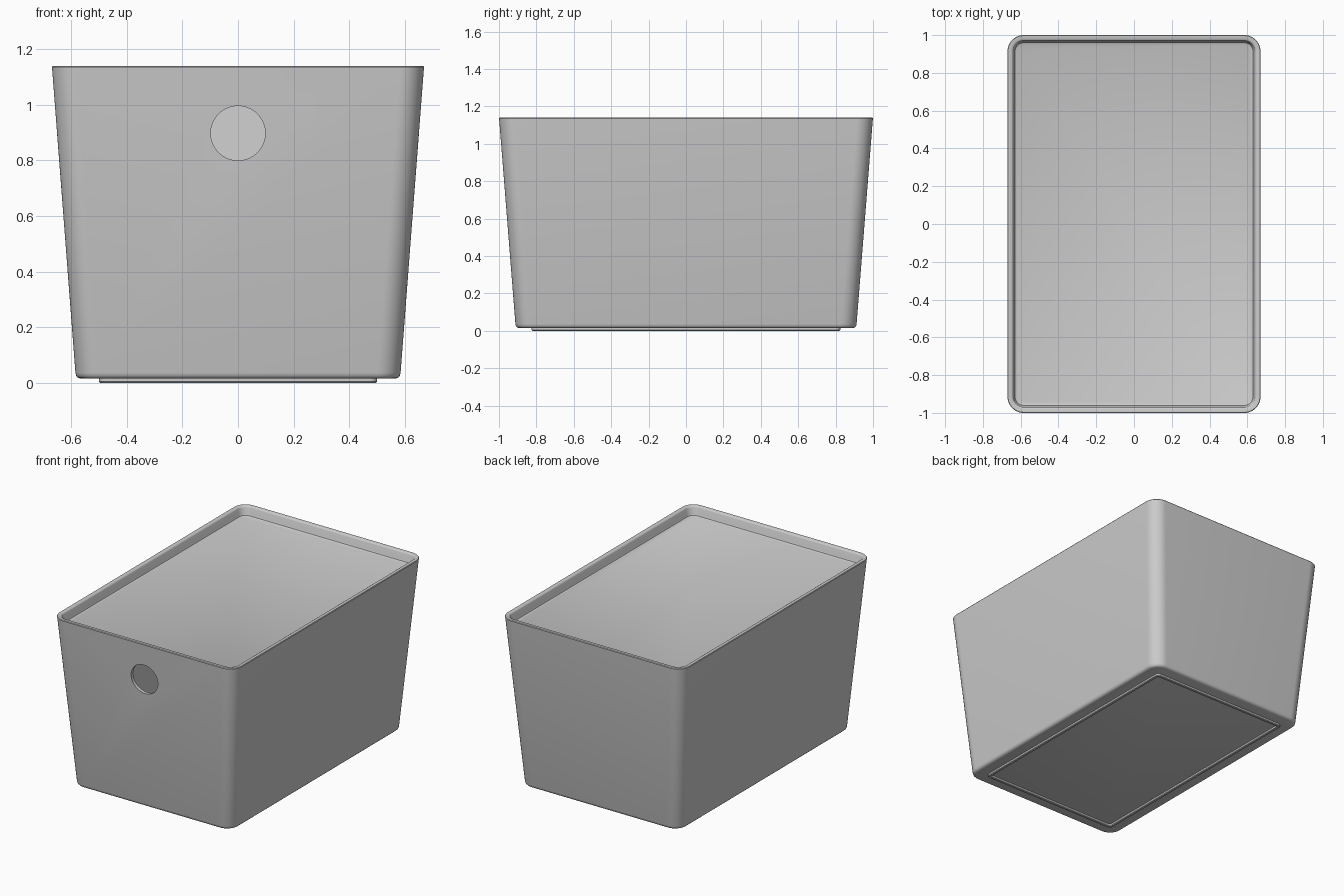
import bpy, bmesh, math

if "Cube" in bpy.data.objects:
    bpy.data.objects.remove(bpy.data.objects["Cube"])


def rounded_ring(bm, hx, hy, r, z, seg=12):
    """One rounded-rectangle loop of vertices at height z."""
    ring = []
    for k, (sx, sy) in enumerate([(1, 1), (-1, 1), (-1, -1), (1, -1)]):
        for i in range(seg + 1):
            a = math.pi / 2 * (k + i / seg)
            ring.append(bm.verts.new((sx * (hx - r) + r * math.cos(a),
                                      sy * (hy - r) + r * math.sin(a), z)))
    return ring


def loft(name, sections, closed=False):
    """Skin (half x, half y, radius, z) sections; cap the ends or join them."""
    bm = bmesh.new()
    rings = [rounded_ring(bm, *s) for s in sections]
    pairs = list(zip(rings, rings[1:]))
    if closed:
        pairs.append((rings[-1], rings[0]))
    else:
        bm.faces.new(rings[0])
        bm.faces.new(rings[-1])
    n = len(rings[0])
    for a, b in pairs:
        for i in range(n):
            j = (i + 1) % n
            bm.faces.new((a[i], a[j], b[j], b[i]))
    bmesh.ops.recalc_face_normals(bm, faces=bm.faces)
    mesh = bpy.data.meshes.new(name)
    bm.to_mesh(mesh)
    bm.free()
    ob = bpy.data.objects.new(name, mesh)
    bpy.context.collection.objects.link(ob)
    return ob


def smooth(ob):
    bpy.ops.object.select_all(action='DESELECT')
    ob.select_set(True)
    bpy.context.view_layer.objects.active = ob
    bpy.ops.object.shade_smooth_by_angle(angle=math.radians(35))


# hollow tapered box, outside going up and inside going down
box = loft("box_body", [
    (0.565, 0.892, 0.065, 0.015),
    (0.575, 0.902, 0.075, 0.018),
    (0.582, 0.909, 0.082, 0.025),
    (0.585, 0.912, 0.085, 0.036),
    (0.669, 0.999, 0.085, 1.132),
    (0.647, 0.977, 0.063, 1.132),
    (0.564, 0.891, 0.063, 0.050),
    (0.552, 0.879, 0.051, 0.038),
])

# round finger hole through the front wall only
bpy.ops.mesh.primitive_cylinder_add(vertices=64, radius=0.098, depth=0.4,
                                    location=(0, -1.0, 0.898),
                                    rotation=(math.pi / 2, 0, 0))
cutter = bpy.context.object
cutter.name = "hole_cutter"
cut = box.modifiers.new("finger_hole", 'BOOLEAN')
cut.object = cutter
cut.solver = 'EXACT'
bpy.context.view_layer.objects.active = box
bpy.ops.object.modifier_apply(modifier=cut.name)
bpy.data.objects.remove(cutter, do_unlink=True)

# lid: thin rim over the box edge, recessed tray panel inside it
lid = loft("lid_tray", [
    (0.630, 0.960, 0.046, 1.060),
    (0.643, 0.973, 0.059, 1.073),
    (0.645, 0.975, 0.061, 1.132),
    (0.669, 0.999, 0.085, 1.132),
    (0.670, 1.000, 0.086, 1.136),
    (0.667, 0.997, 0.083, 1.140),
    (0.648, 0.978, 0.064, 1.140),
    (0.643, 0.973, 0.059, 1.137),
    (0.640, 0.970, 0.056, 1.132),
    (0.634, 0.964, 0.050, 1.092),
    (0.630, 0.960, 0.046, 1.084),
    (0.622, 0.952, 0.038, 1.080),
])

# low foot ridge under the base
foot = loft("foot_ridge", [
    (0.500, 0.825, 0.025, 0.018),
    (0.500, 0.825, 0.025, 0.004),
    (0.496, 0.821, 0.021, 0.000),
    (0.484, 0.809, 0.012, 0.000),
    (0.480, 0.805, 0.010, 0.004),
    (0.480, 0.805, 0.010, 0.018),
], closed=True)

for ob in (box, lid, foot):
    smooth(ob)
